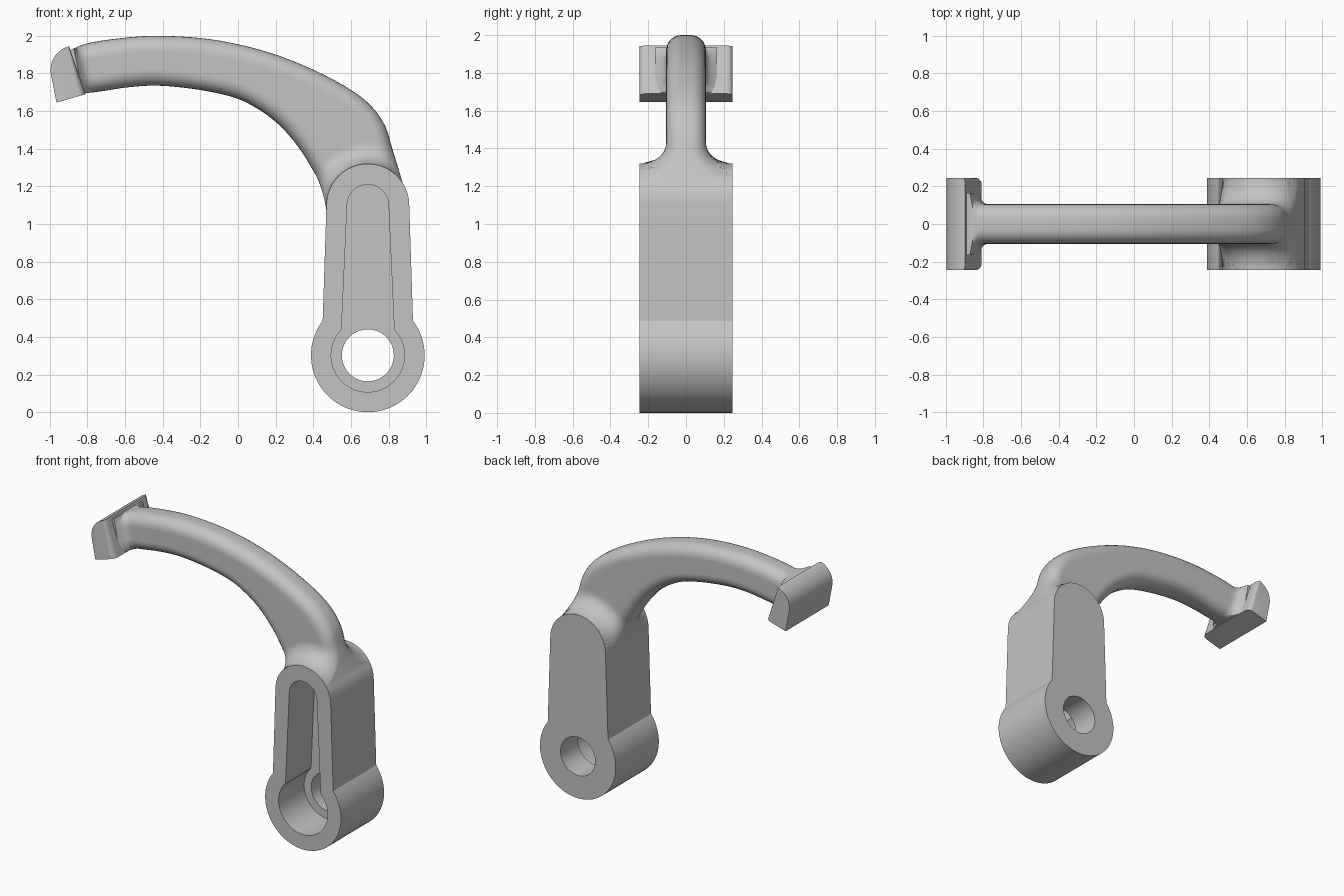
import bpy, bmesh, math
from mathutils import Vector

if "Cube" in bpy.data.objects:
    bpy.data.objects.remove(bpy.data.objects["Cube"])

GREY = bpy.data.materials.new("plain_grey")
GREY.use_nodes = True
GREY.diffuse_color = (0.55, 0.55, 0.55, 1)
GREY.node_tree.nodes["Principled BSDF"].inputs["Base Color"].default_value = GREY.diffuse_color

HUB = Vector((0.69, 0.302))      # pivot centre in x, z
CROWN = Vector((0.69, 1.1))      # centre of the block's round top
DEPTH = 0.245                    # half depth of block and head
CROWN_R = 0.22


def make_object(name, bm):
    bmesh.ops.recalc_face_normals(bm, faces=bm.faces)
    mesh = bpy.data.meshes.new(name)
    bm.to_mesh(mesh)
    bm.free()
    mesh.materials.append(GREY)
    ob = bpy.data.objects.new(name, mesh)
    bpy.context.collection.objects.link(ob)
    return ob


def prism(profile, y0, y1):
    bm = bmesh.new()
    front = bm.faces.new([bm.verts.new((x, y0, z)) for x, z in profile])
    out = bmesh.ops.extrude_face_region(bm, geom=[front])["geom"]
    moved = [v for v in out if isinstance(v, bmesh.types.BMVert)]
    bmesh.ops.translate(bm, verts=moved, vec=(0, y1 - y0, 0))
    if front.is_valid is False or len(bm.faces) == len(profile) + 1:
        bm.faces.new([v for v in bm.verts if v not in moved])
    return bm


def arc(centre, r, a0, a1, n):
    return [centre + r * Vector((math.cos(a), math.sin(a)))
            for a in (a0 + (a1 - a0) * i / n for i in range(n + 1))]


def keyhole(r_big, half, r_top):
    # round hub below, tapering sides, round crown above
    a = math.acos(half / r_big)
    return (arc(CROWN, r_top, 0, math.pi, 32)
            + arc(HUB, r_big, math.pi - a, 2 * math.pi + a, 64))


def combine(target, other, operation):
    mod = target.modifiers.new(operation.lower(), "BOOLEAN")
    mod.operation, mod.object, mod.solver = operation, other, "EXACT"
    bpy.ops.object.select_all(action="DESELECT")
    bpy.context.view_layer.objects.active = target
    target.select_set(True)
    bpy.ops.object.modifier_apply(modifier=mod.name)
    bpy.data.objects.remove(other)


# Curved arm: paired outer and inner edge points (x, z, x, z)
STATIONS = [Vector(s) for s in (
    (-0.92, 1.91, -0.88, 1.69), (-0.8, 1.96, -0.75, 1.702),
    (-0.6, 1.99, -0.58, 1.727), (-0.42, 2.0, -0.42, 1.735),
    (-0.2, 1.988, -0.22, 1.715), (0, 1.955, -0.03, 1.675),
    (0.2, 1.9, 0.1, 1.615), (0.4, 1.82, 0.22, 1.525),
    (0.58, 1.725, 0.32, 1.41), (0.7, 1.635, 0.39, 1.3),
    (0.78, 1.525, 0.425, 1.235), (0.82, 1.4, 0.45, 1.165),
    (0.86, 1.27, 0.465, 1.1), (0.903, 1.12, 0.476, 1.02))]
ARM_HALF, ARM_ROUND = 0.105, 0.08


def smooth_stations(steps):
    pts = [STATIONS[0]] + STATIONS + [STATIONS[-1]]
    result = []
    for a, b, c, d in zip(pts, pts[1:], pts[2:], pts[3:]):
        for i in range(steps):
            t = i / steps
            result.append(0.5 * (2 * b + (c - a) * t + (2 * a - 5 * b + 4 * c - d) * t ** 2
                                 + (3 * b - a - 3 * c + d) * t ** 3))
    return result + [STATIONS[-1]]


def fillet(distance, radius):
    t = min(max(distance / radius, 0), 1)
    return 1 - math.sqrt(1 - (1 - t) ** 2)


def half_thickness(p, edge):
    # rounded edges, flaring into the block crown and into the head
    e = max(ARM_ROUND - edge, 0)
    h = ARM_HALF - ARM_ROUND + math.sqrt(max(ARM_ROUND ** 2 - e ** 2, 0))
    h += (DEPTH - 0.002 - h) * fillet((p - CROWN).length - CROWN_R, 0.11)
    to_head = (p.x + 0.81) * 0.973 + (p.y - 1.69) * 0.229
    return h + max(0.165 - h, 0) * fillet(to_head, 0.06)


def make_arm():
    bm = bmesh.new()
    rings = []
    for s in smooth_stations(8):
        outer, inner = Vector(s[:2]), Vector(s[2:])
        width = (inner - outer).length
        curve = [ARM_ROUND * (1 - math.cos(math.pi / 2 * i / 7)) for i in range(7)]
        flat = [ARM_ROUND + (width - 2 * ARM_ROUND) * i / 14 for i in range(15)]
        side = []
        for d in curve + flat + [width - c for c in reversed(curve)]:
            p = outer.lerp(inner, d / width)
            side.append((p, half_thickness(p, min(d, width - d))))
        ring = [(p.x, h, p.y) for p, h in side] + [(p.x, -h, p.y) for p, h in reversed(side)]
        rings.append([bm.verts.new(c) for c in ring])
    n = len(rings[0])
    for a, b in zip(rings, rings[1:]):
        for i in range(n):
            bm.faces.new((a[i], a[(i + 1) % n], b[(i + 1) % n], b[i]))
    bm.faces.new(rings[0])
    bm.faces.new(rings[-1])
    return make_object("arm", bm)


# Cross head at the arm's tip, with its inward edges rounded
def make_head():
    back = arc(Vector((-0.866, 1.8)), 0.13, math.radians(104), math.radians(194), 20)
    back = [Vector((p.x, p.y + 0.018)) for p in back]
    bm = prism([(-0.81, 1.69)] + back + [(-0.965, 1.645)], -DEPTH, DEPTH)
    bm.edges.ensure_lookup_table()
    ends = [Vector((-0.81, 1.69)), back[0]]

    def on_inward_edge(v):
        return min((Vector((v.co.x, v.co.z)) - e).length for e in ends) < 0.001

    edges = [e for e in bm.edges if all(on_inward_edge(v) for v in e.verts)
             and abs(e.verts[0].co.y - e.verts[1].co.y) < 0.001]
    bmesh.ops.bevel(bm, geom=edges, offset=0.035, segments=6, profile=0.5, affect="EDGES")
    return make_object("head", bm)


# Block joined with arm and head, then pocketed and drilled
bracket = make_object("lever_bracket", prism(keyhole(0.302, 0.24, CROWN_R), -DEPTH, DEPTH))
combine(bracket, make_arm(), "UNION")
combine(bracket, make_head(), "UNION")
pocket = make_object("pocket_cutter", prism(keyhole(0.195, 0.14, 0.11), -0.4, 0.045))
combine(bracket, pocket, "DIFFERENCE")
bore = make_object("bore_cutter", prism(arc(HUB, 0.138, 0, math.tau * 63 / 64, 63), -0.4, 0.4))
combine(bracket, bore, "DIFFERENCE")

bpy.ops.object.select_all(action="DESELECT")
bpy.context.view_layer.objects.active = bracket
bracket.select_set(True)
bpy.ops.object.shade_smooth_by_angle(angle=math.radians(28))
